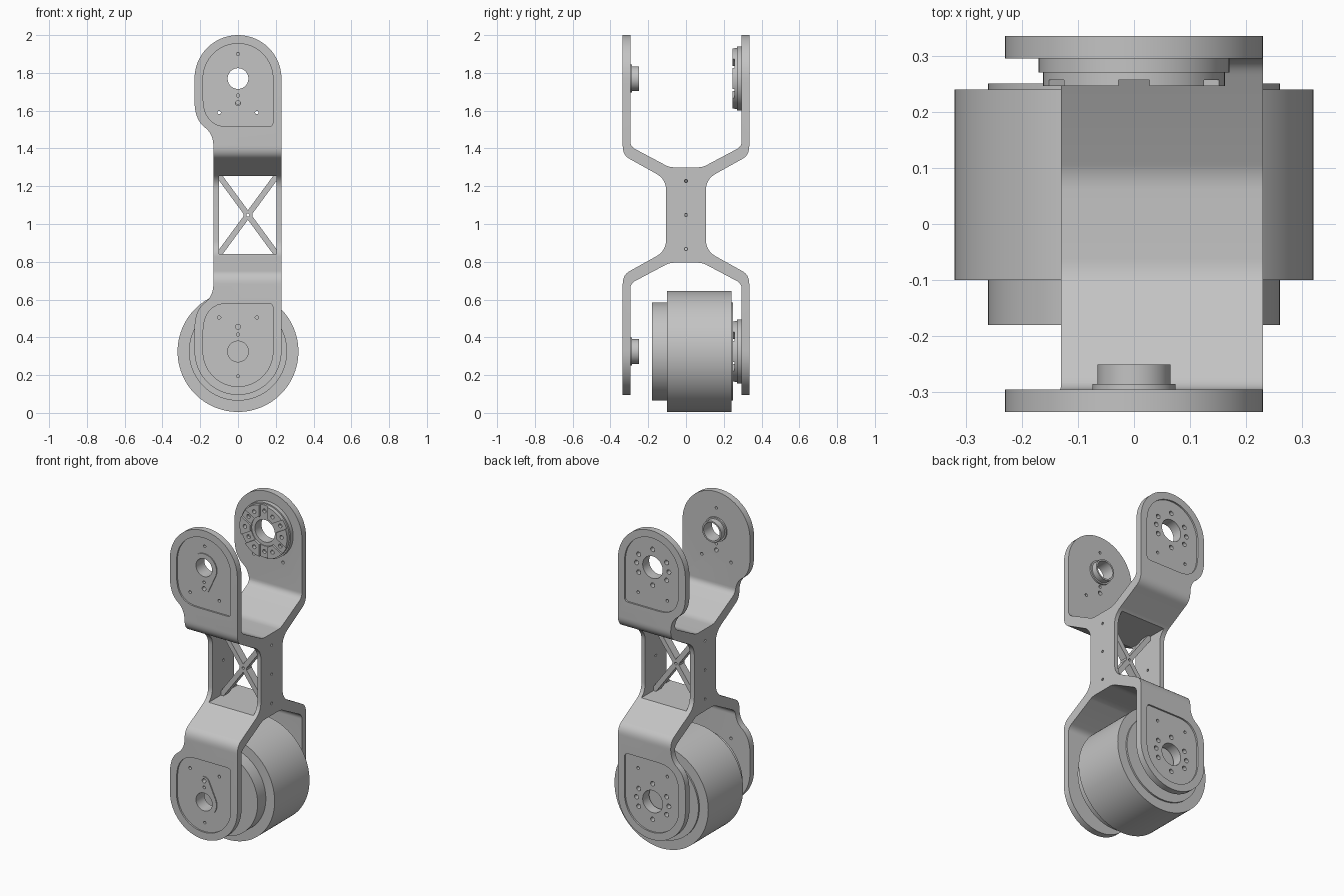
import bpy, bmesh
from math import sin, cos, radians, atan2, hypot
from mathutils import Vector

cube = bpy.data.objects.get("Cube")
if cube:
    bpy.data.objects.remove(cube, do_unlink=True)

MID, REACH = 1.0475, 0.7225           # link centre height, joint distance from it
TOP, LOW = MID + REACH, MID - REACH   # joint heights

grey = bpy.data.materials.new("light_grey")
grey.use_nodes = True
grey.diffuse_color = (0.55, 0.55, 0.55, 1)
grey.node_tree.nodes["Principled BSDF"].inputs["Base Color"].default_value = grey.diffuse_color


def arc(cx, cz, r, a=0, b=360, n=32):
    return [(cx + r * cos(radians(a + (b - a) * i / n)),
             cz + r * sin(radians(a + (b - a) * i / n))) for i in range(n + 1)]


def circle(cx, cz, r, n=64):
    return arc(cx, cz, r, n=n)[:-1]


def bend(p, c, q, n=8):
    p, c, q = Vector(p), Vector(c), Vector(q)
    return [tuple(p * (1 - t) ** 2 + c * 2 * t * (1 - t) + q * t * t)
            for t in (i / n for i in range(n + 1))]


def bar(p, q, width):
    p, q = Vector(p), Vector(q)
    side = (q - p).orthogonal().normalized() * width / 2
    return [tuple(v) for v in (p + side, q + side, q - side, p - side)]


def box(x0, x1, z0, z1):
    return [(x0, z0), (x1, z0), (x1, z1), (x0, z1)]


def place(pts, z, flip=1):
    return [(x, z + flip * h) for x, h in pts]


def solid(name, prisms, axis="y"):
    """Extrude each (outline, start, end) along the axis into one mesh."""
    bm = bmesh.new()
    for pts, a, b in prisms:
        co = [(a, u, v) if axis == "x" else (u, a, v) for u, v in pts]
        face = bm.faces.new([bm.verts.new(c) for c in co])
        ext = bmesh.ops.extrude_face_region(bm, geom=[face])["geom"]
        move = Vector((b - a, 0, 0)) if axis == "x" else Vector((0, b - a, 0))
        bmesh.ops.translate(bm, vec=move, verts=[g for g in ext if isinstance(g, bmesh.types.BMVert)])
    bmesh.ops.recalc_face_normals(bm, faces=bm.faces[:])
    mesh = bpy.data.meshes.new(name)
    bm.to_mesh(mesh)
    bm.free()
    mesh.materials.append(grey)
    ob = bpy.data.objects.new(name, mesh)
    bpy.context.collection.objects.link(ob)
    return ob


def combine(ob, other, operation="DIFFERENCE"):
    mod = ob.modifiers.new("combine", "BOOLEAN")
    mod.operation, mod.object, mod.solver = operation, other, "EXACT"
    bpy.context.view_layer.objects.active = ob
    bpy.ops.object.modifier_apply(modifier=mod.name)
    bpy.data.objects.remove(other, do_unlink=True)


# Link body: forked side profile trimmed by the front outline
quarter = (bend((.105, .13), (.105, .19), (.16, .22)) + bend((.295, .295), (.335, .315), (.335, .365))
           + [(.335, 1), (.295, 1)] + bend((.295, .39), (.295, .362), (.265, .347))
           + bend((.105, .262), (.085, .2525), (.06, .2525)))
upper = quarter + [(-y, z) for y, z in reversed(quarter)]
profile = upper + [(-y, -z) for y, z in upper]
body = solid("link_body", [(place(profile, MID), -.3, .3)], "x")

half = (arc(0, REACH, .23, 0, 180) + bend((-.23, .60), (-.23, .51), (-.18, .467))
        + bend((-.175, .463), (-.13, .43), (-.13, .36)))
outline = half + [(x, -z) for x, z in reversed(half)]
combine(body, solid("outline", [(place(outline, MID), -.5, .5)]), "INTERSECT")

# Window through the middle
combine(body, solid("window", [(box(-.10, .205, MID - .2075, MID + .2075), -.5, .5)]))

# Shallow panels on the outer faces, with a teardrop pad on the front ones
panel = (arc(0, 0, .185, 0, 180) + bend((-.185, -.10), (-.185, -.255), (-.05, -.255))
         + bend((.16, -.255), (.185, -.255), (.185, -.23)))
teardrop = arc(0, 0, .085, -24.6, 204.6) + arc(0, -.12, .035, 204.6, 335.4, 16)
joints = ((TOP, 1), (LOW, -1))
combine(body, solid("panels", [(place(panel, z, s), e * .325, e * .4) for z, s in joints for e in (-1, 1)]))
combine(body, solid("pads", [(place(teardrop, z, s), -.331, -.31) for z, s in joints]), "UNION")

# Bores and screw holes
holes = []
for z, s in joints:
    holes += [(circle(0, z, .055), -.4, -.2), (circle(0, z, .068), .2, .4)]
    for x, h, r in ((0, .13, .008), (0, -.09, .009), (0, -.13, .013), (-.1, -.18, .009), (.1, -.18, .009)):
        holes.append((circle(x, z + s * h, r, 16), -.4, -.2))
    for x in (-.1, .1):
        holes.append((circle(x, z - s * .18, .009, 16), .2, .4))
    for a in (0, 30, 90, 150, 180, 210, 270, 330):
        holes.append((circle(.11 * cos(radians(a)), z + .11 * sin(radians(a)), .014, 16), .2, .4))
combine(body, solid("holes", holes))
combine(body, solid("side_holes", [(circle(0, MID + h, .008, 12), -.3, .3) for h in (-.18, 0, .18)], "x"))

# Crossed braces in the window
cx, cz = .0525, MID
brace = solid("cross_brace", [(bar((cx - .165, cz - .2245), (cx + .165, cz + .2245), .03), -.025, .025)])
combine(brace, solid("second", [(bar((cx - .165, cz + .2245), (cx + .165, cz - .2245), .03), -.025, .025)]), "UNION")
combine(brace, solid("hub", [(circle(cx, cz, .024, 24), -.025, .025)]), "UNION")
combine(brace, solid("hub_hole", [(circle(cx, cz, .008, 16), -.1, .1)]))

parts = [body, brace]
for label, z in (("upper", TOP), ("lower", LOW)):
    # Hollow bearing collar inside the front plate
    collar = solid(label + "_bearing_collar", [(circle(0, z, .074), -.295, -.285)])
    combine(collar, solid("neck", [(circle(0, z, .065), -.29, -.25)]), "UNION")
    combine(collar, solid("bore", [(circle(0, z, .055), -.4, -.2)]))

    # Slotted coupling ring inside the back plate
    ring = solid(label + "_coupling_ring", [(circle(0, z, .17), .27, .295)])
    combine(ring, solid("crown", [(circle(0, z, .162), .246, .28)]), "UNION")
    combine(ring, solid("bore", [(circle(0, z, .068), .2, .4)]))
    combine(ring, solid("counterbore", [(circle(0, z, .09), .2, .262)]))
    slots, screws = [], []
    for k in range(6):
        a = radians(30 + 60 * k)
        slots.append((bar((.075 * cos(a), z + .075 * sin(a)), (.2 * cos(a), z + .2 * sin(a)), .055), .2, .257))
        for d in (0, 30):
            t = a + radians(d)
            screws.append((circle(.125 * cos(t), z + .125 * sin(t), .012, 16), .2, .275))
    combine(ring, solid("slots", slots))
    combine(ring, solid("screws", screws))
    parts += [collar, ring]

# Motor drum with a stepped front and a thin back cap
drum = solid("motor_drum", [(circle(0, LOW, .32, 96), -.10, .24)])
combine(drum, solid("front_step", [(circle(0, LOW, .26, 96), -.18, 0)]), "UNION")
combine(drum, solid("back_cap", [(circle(0, LOW, .26, 96), .2, .25)]), "UNION")
parts.append(drum)

# Smooth the curved surfaces, keeping edges sharp
bpy.ops.object.select_all(action="DESELECT")
for ob in parts:
    ob.select_set(True)
bpy.context.view_layer.objects.active = body
bpy.ops.object.shade_smooth_by_angle(angle=radians(30))
